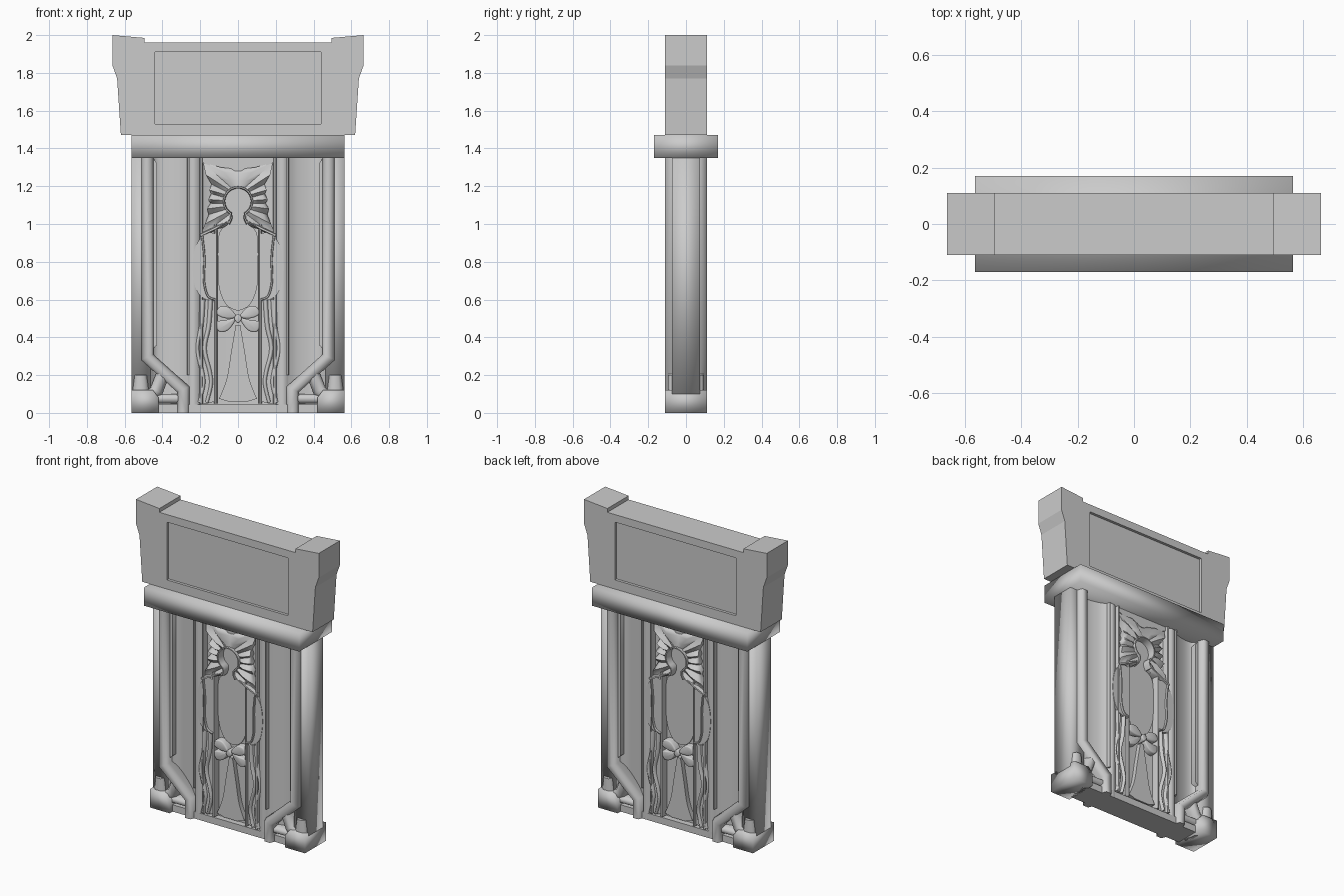
import bpy, bmesh, math
from mathutils import Vector

if "Cube" in bpy.data.objects:
    bpy.data.objects.remove(bpy.data.objects["Cube"])


def finish(bm, name, mx=True, my=True, angle=40):
    """Turn a bmesh into an object, mirrored across x and/or y."""
    bmesh.ops.recalc_face_normals(bm, faces=bm.faces)
    me = bpy.data.meshes.new(name)
    bm.to_mesh(me)
    bm.free()
    ob = bpy.data.objects.new(name, me)
    bpy.context.collection.objects.link(ob)
    bpy.ops.object.select_all(action='DESELECT')
    ob.select_set(True)
    bpy.context.view_layer.objects.active = ob
    if mx or my:
        m = ob.modifiers.new("Mirror", 'MIRROR')
        m.use_axis = (mx, my, False)
        m.merge_threshold = 0.0005
        bpy.ops.object.modifier_apply(modifier=m.name)
    bpy.ops.object.shade_smooth_by_angle(angle=math.radians(angle))
    return ob


def box(name, x0, x1, y0, y1, z0, z1, mx=False, angle=40):
    bm = bmesh.new()
    bmesh.ops.create_cube(bm, size=1)
    for v in bm.verts:
        v.co = ((x0 + x1) / 2 + v.co.x * (x1 - x0), (y0 + y1) / 2 + v.co.y * (y1 - y0),
                (z0 + z1) / 2 + v.co.z * (z1 - z0))
    return finish(bm, name, mx, False, angle)


def prism(name, pts, direction, mx=False, my=False, angle=40, bevel=0):
    """Extrude a closed 3D outline along a direction, optionally rounding the far rim."""
    bm = bmesh.new()
    f = bm.faces.new([bm.verts.new(p) for p in pts])
    r = bmesh.ops.extrude_face_region(bm, geom=[f], use_keep_orig=True)
    nv = [g for g in r['geom'] if isinstance(g, bmesh.types.BMVert)]
    bmesh.ops.translate(bm, verts=nv, vec=direction)
    if bevel:
        rim = [e for e in bm.edges if all(v in nv for v in e.verts)]
        bmesh.ops.bevel(bm, geom=rim, offset=bevel, segments=2, profile=0.5, affect='EDGES')
    return finish(bm, name, mx, my, angle)


def plate(name, pts, y0, y1, mx=True, bevel=0):
    return prism(name, [(x, y0, z) for x, z in pts], (0, y1 - y0, 0), mx, True, 60, bevel)


def smooth(pts, n=6, closed=False):
    """Catmull-Rom spline through 2D points."""
    p = [Vector(q) for q in pts]
    c = len(p)
    out = []
    for i in range(c if closed else c - 1):
        a, b, d, e = [p[(i + k) % c] if closed else p[min(max(i + k, 0), c - 1)]
                      for k in (-1, 0, 1, 2)]
        for s in range(n):
            t = s / n
            out.append(0.5 * (2 * b + (d - a) * t + (2 * a - 5 * b + 4 * d - e) * t * t
                              + (3 * b - a - 3 * d + e) * t ** 3))
    return out if closed else out + [p[-1]]


def strip(name, path, width, y0, y1, flat=0.25, taper=1, angle=75):
    """Raised moulding following a path in the front plane, with mitred corners."""
    p = [Vector(q) for q in path]
    n = len(p)
    bm = bmesh.new()
    rows = []
    for i, q in enumerate(p):
        a = (q - p[i - 1]) if i else p[1] - q
        b = (p[i + 1] - q) if i < n - 1 else a
        t = (a.normalized() + b.normalized()).normalized()
        side = Vector((t.y, -t.x)) / max(0.6, t.dot(b.normalized()))
        w = width * (1 + (taper - 1) * i / (n - 1))
        mid = y0 + (y1 - y0) * .6
        sec = [(-.5, y0), (-.5, mid), (-flat, y1), (flat, y1), (.5, mid), (.5, y0)]
        rows.append([bm.verts.new((q.x + side.x * w * s, y, q.y + side.y * w * s)) for s, y in sec])
    for a, b in zip(rows, rows[1:]):
        for k in range(5):
            bm.faces.new((a[k], a[k + 1], b[k + 1], b[k]))
    bm.faces.new(rows[0])
    bm.faces.new(rows[-1])
    return finish(bm, name, True, True, angle)


# head block with a shallow recess front and back
half = [(.495, 1.96), (.495, 1.985), (.665, 2.0), (.665, 1.84), (.64, 1.77), (.62, 1.47)]
outline = half + [(-x, z) for x, z in reversed(half)]
head = prism("head_block", [(x, -.11, z) for x, z in outline], (0, .22, 0))
for s in (-1, 1):
    cut = box("recess_cutter", -.44, .44, s * .11 - .018, s * .11 + .018, 1.53, 1.91)
    m = head.modifiers.new("Recess", 'BOOLEAN')
    m.operation, m.solver, m.object = 'DIFFERENCE', 'EXACT', cut
    bpy.context.view_layer.objects.active = head
    bpy.ops.object.modifier_apply(modifier=m.name)
    bpy.data.objects.remove(cut)
head.select_set(True)
bpy.ops.object.shade_flat()

# lintel, slim posts, feet and sill with softly shaded edges
box("lintel", -.565, .565, -.17, .17, 1.35, 1.47, angle=180)
box("post", .46, .565, -.075, .075, .1, 1.35, mx=True, angle=180)
foot = [(.565, 0), (.565, .12), (.45, .12), (.42, .08), (.42, 0)]
prism("foot", [(x, -.11, z) for x, z in foot], (0, .22, 0), mx=True, angle=180)
strip("foot_brace", [(.5, .07), (.43, .12), (.4, .2)], .07, -.02, -.095)
strip("foot_collar", [(.515, .1), (.515, .2)], .09, -.05, -.095, taper=.7)
box("sill", -.3, .3, -.085, .085, 0, .045)
box("corner_rail", .3, .44, -.08, .08, 0, .045, mx=True)
strip("corner_rail_roll", [(.31, .075), (.43, .075)], .05, -.03, -.085)

# fluted core panel: hollow side niches and flat centre
core = smooth([(.46, -.06), (.43, -.035), (.38, -.03), (.31, -.045), (.262, -.07)], 5)
core = [tuple(p) for p in core] + [(.25, -.085), (.225, -.085), (.205, -.07),
                                  (.19, -.055), (.11, -.045), (0, -.045)]
core += [(-x, y) for x, y in reversed(core[:-1])]
core += [(x, -y) for x, y in reversed(core)]
prism("fluted_panel", [(x, y, 0) for x, y in core], (0, 0, 1.35), angle=60)

# inner moulding stepping in towards the base
strip("inner_moulding", [(.48, 1.35), (.48, .295), (.29, .125), (.29, 0)], .065, -.02, -.11, flat=.3)
plate("inner_lining", [(.45, 1.35), (.428, 1.32), (.428, .36), (.45, .34)], -.02, -.07)

# vertical reeds around the figure-shaped niche
for i, (x, w, z0, z1) in enumerate([(.262, .016, .2, 1.35), (.195, .02, .05, 1.35), (.117, .018, .05, 1.0)]):
    strip(f"reed_{i + 1}", [(x, z0), (x, z1)], w, -.03, -.09)

# keyhole niche: round head, neck and oval body
arc = [(.075 * math.sin(a), 1.12 + .075 * math.cos(a)) for a in [i * 2.6 / 12 for i in range(13)]]
key = arc + [(.036, 1.03), (.05, 1.0)]
body = smooth([(.05, 1.0), (.1, .95), (.107, .8), (.1, .66), (.06, .57), (0, .54)], 4)
side = key + [tuple(p) for p in body[1:]]
plate("keyhole_panel", side + [(-x, z) for x, z in reversed(side[1:-1])], -.03, -.055, mx=False)
strip("keyhole_rim", key, .014, -.03, -.105)

# pleated bow radiating from the keyhole
outer = [(0, 1.29), (.09, 1.3), (.185, 1.325), (.17, 1.26), (.14, 1.21), (.152, 1.18), (.142, 1.16),
         (.158, 1.13), (.146, 1.11), (.165, 1.08), (.155, 1.05), (.175, 1.0), (.2, .935), (.13, .965), (.07, .985)]
bm = bmesh.new()
rows = []
for i, (o, k) in enumerate(zip(outer, key)):
    ridge = -.105 if i % 2 else -.08
    row = [(k, -.04), (k, -.09)]
    row += [((k[0] + (o[0] - k[0]) * t, k[1] + (o[1] - k[1]) * t), y)
            for t, y in ((.35, ridge), (.75, ridge + .005), (1, ridge + .015))]
    row.append((o, -.03))
    rows.append([bm.verts.new((p[0], y, p[1])) for p, y in row])
for a, b in zip(rows, rows[1:]):
    for k in range(5):
        bm.faces.new((a[k], a[k + 1], b[k + 1], b[k]))
finish(bm, "pleated_bow", angle=62)
strip("bow_hem", [(.05, 1.015), (.125, .975), (.2, .94)], .02, -.03, -.1)
plate("bow_top_panel", [(0, 1.28), (.1, 1.29), (.19, 1.325), (.19, 1.35), (0, 1.35)], -.03, -.075)

# looped side sleeves
sleeve = smooth([(.12, .95), (.17, .95), (.225, .88), (.24, .76), (.22, .65), (.17, .6), (.12, .6)], 5)
plate("sleeve", sleeve, -.03, -.088)
strip("sleeve_hem", smooth([(.19, .94), (.178, .82), (.18, .7), (.16, .62), (.12, .6)]), .014, -.05, -.1)

# small waist bow
plate("waist_loop", smooth([(.01, .51), (.05, .56), (.1, .56), (.11, .52), (.06, .5)], 4, True), -.03, -.092, bevel=.008)
plate("waist_tail", smooth([(.012, .5), (.07, .49), (.12, .48), (.1, .43), (.05, .44)], 4, True), -.03, -.085, bevel=.008)
plate("waist_knot", smooth([(-.02, .5), (0, .525), (.02, .5), (0, .475)], 4, True), -.03, -.1, mx=False, bevel=.006)

# flared skirt panel and draped folds
flare = smooth([(.012, .465), (.035, .33), (.06, .18), (.1, .075)], 5)
skirt = [tuple(p) for p in flare] + [(.05, .06)]
plate("skirt_panel", skirt + [(-x, z) for x, z in reversed(skirt)], -.03, -.075, mx=False)
plate("drape_back", smooth([(.115, .6), (.19, .6), (.215, .4), (.19, .22), (.205, .06), (.12, .06)], 4), -.03, -.072)
for i, x in enumerate((.155, .195)):
    fold = smooth([(x - .01, .6), (x, .46), (x + .022, .34), (x - .005, .22), (x - .012, .15), (x + .01, .055)])
    strip(f"drape_fold_{i + 1}", fold, .03, -.03, -.09, flat=.15, taper=.7)
